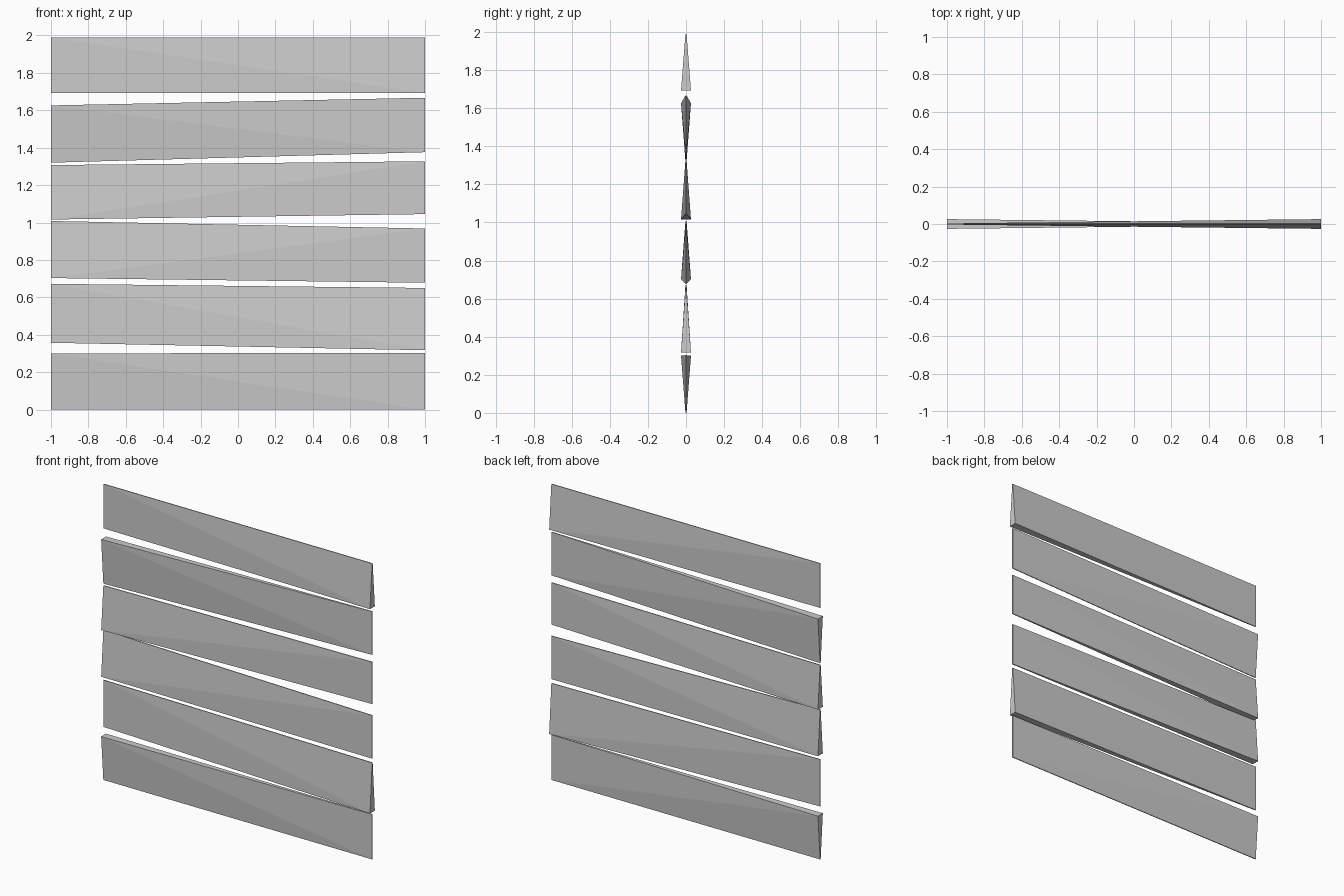
import bpy, bmesh

if "Cube" in bpy.data.objects:
    bpy.data.objects.remove(bpy.data.objects["Cube"])

THIN, THICK = 0.003, 0.026   # half thickness of the split edge / fat corner

# corner order: left bottom, right bottom, right top, left top
XS = (-1, 1, 1, -1)
# (heights of the four corners, index of the fat corner)
PLANKS = [
    ((0.00, 0.00, 0.303, 0.30), 3),
    ((0.357, 0.317, 0.65, 0.672), 1),
    ((0.703, 0.678, 0.968, 1.008), 0),
    ((1.016, 1.045, 1.327, 1.307), 0),
    ((1.32, 1.376, 1.667, 1.626), 3),
    ((1.692, 1.692, 1.99, 1.99), 1),
]


def plank(name, heights, fat):
    """Split board: blade-thin everywhere except at one fat corner."""
    bm = bmesh.new()
    half = [THICK if i == fat else THIN for i in range(4)]
    front = [bm.verts.new((XS[i], -half[i], heights[i])) for i in range(4)]
    back = [bm.verts.new((XS[i], half[i], heights[i])) for i in range(4)]
    # broad sides, creased from the fat corner to the opposite one
    a, b, c, d = [(fat + k) % 4 for k in range(4)]
    for tri in ((a, b, c), (a, c, d)):
        bm.faces.new([front[i] for i in tri])
        bm.faces.new([back[i] for i in reversed(tri)])
    # rim
    for i in range(4):
        j = (i + 1) % 4
        bm.faces.new((front[j], front[i], back[i], back[j]))
    bmesh.ops.recalc_face_normals(bm, faces=bm.faces)
    mesh = bpy.data.meshes.new(name)
    bm.to_mesh(mesh)
    bm.free()
    obj = bpy.data.objects.new(name, mesh)
    bpy.context.collection.objects.link(obj)


# Stack of planks, bottom to top
for n, (heights, fat) in enumerate(PLANKS, 1):
    plank(f"plank_{n}", heights, fat)
